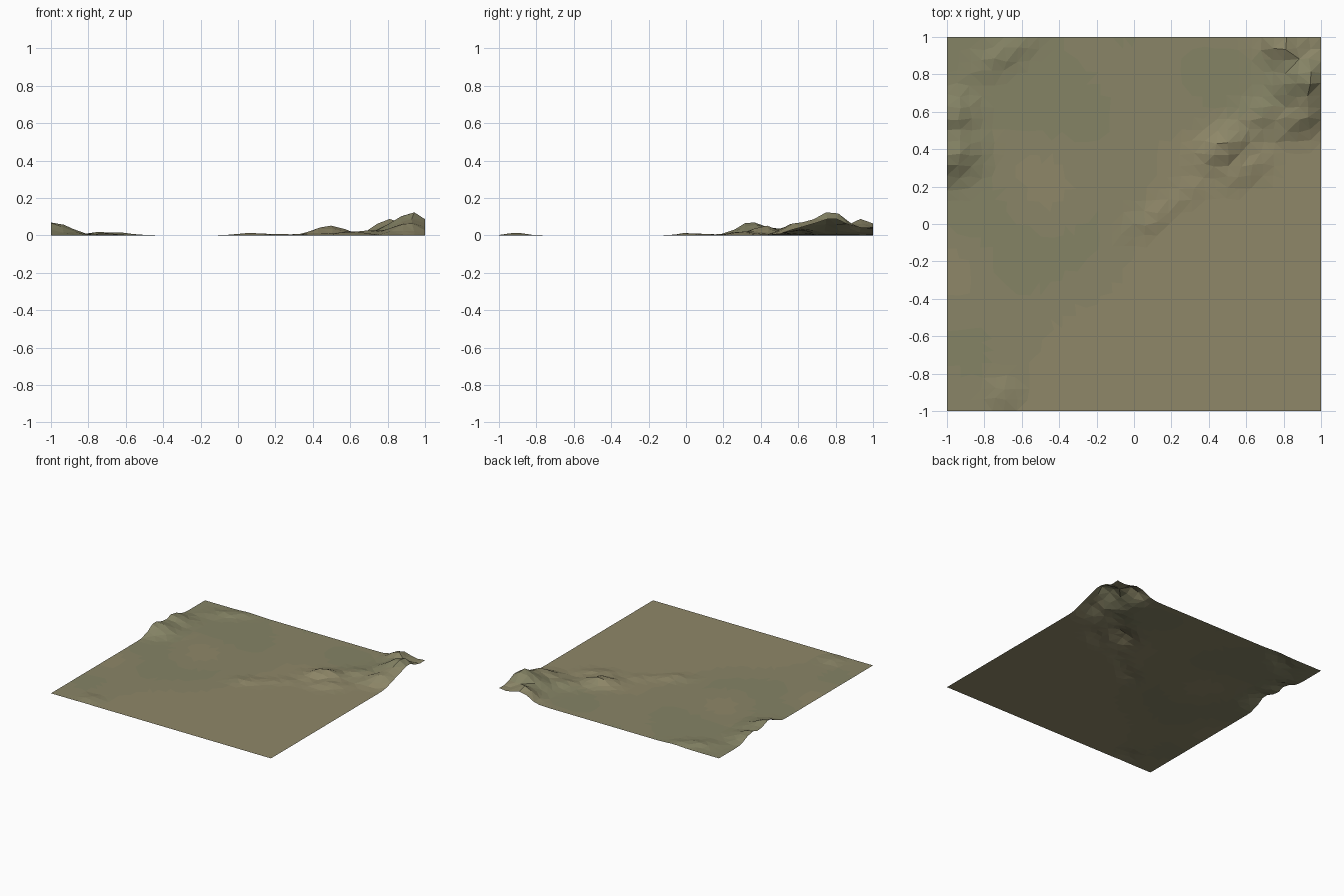
import bpy, bmesh, math, random
from mathutils import noise, Vector

if "Cube" in bpy.data.objects:
    bpy.data.objects.remove(bpy.data.objects["Cube"])

random.seed(4)
N = 32  # cells per side

# Hills: x, y, height, long radius, short radius, turn in degrees
HILLS = [
    (-1.00, 0.36, 0.076, 0.12, 0.09, 20),   # left rise
    (-0.99, 0.57, 0.056, 0.10, 0.09, 0),
    (-0.70, 0.90, 0.022, 0.14, 0.05, 30),
    (0.92, 0.77, 0.121, 0.13, 0.12, 30),    # main corner peak
    (0.81, 0.95, 0.085, 0.09, 0.10, 0),
    (0.91, 0.60, 0.072, 0.12, 0.08, 30),
    (1.00, 1.00, 0.045, 0.12, 0.12, 0),
    (0.70, 0.60, 0.030, 0.12, 0.07, 30),
    (0.49, 0.42, 0.056, 0.11, 0.07, 35),    # outlying knoll
    (0.60, 0.30, 0.022, 0.12, 0.06, 30),
    (0.08, 0.02, 0.015, 0.11, 0.05, 30),    # low ripples on the plain
    (0.28, 0.16, 0.010, 0.12, 0.04, 30),
    (-0.70, -0.91, 0.015, 0.06, 0.06, 0),
]


def height(x, y):
    total = 0.0
    for hx, hy, h, a, b, turn in HILLS:
        t = math.radians(turn)
        dx, dy = x - hx, y - hy
        u = (dx * math.cos(t) + dy * math.sin(t)) / a
        v = (dy * math.cos(t) - dx * math.sin(t)) / b
        total += (h * math.exp(-0.75 * (u * u + v * v))) ** 3
    z = total ** (1 / 3)
    rough = noise.noise(Vector((x * 9, y * 9, 3)))
    return max(0.0, z * (1 + 0.18 * rough) - 0.001)


def material(name, colour):
    m = bpy.data.materials.new(name)
    m.diffuse_color = (*colour, 1)
    m.use_nodes = True
    m.node_tree.nodes["Principled BSDF"].inputs["Base Color"].default_value = m.diffuse_color
    return m


# Irregular low-poly ground sheet
bm = bmesh.new()
bmesh.ops.create_grid(bm, x_segments=N, y_segments=N, size=1)
for v in bm.verts:
    x, y = v.co.x, v.co.y
    j = 0.35 / N
    if abs(x) < 0.999:
        x += random.uniform(-j, j)
    if abs(y) < 0.999:
        y += random.uniform(-j, j)
    v.co = (x, y, height(x, y))
bmesh.ops.triangulate(bm, faces=bm.faces[:], quad_method='SHORT_EDGE')

# Dry earth and greener patches
for f in bm.faces:
    c = f.calc_center_median()
    g = (c.y - c.x) * 0.4 + noise.noise(Vector((c.x * 2, c.y * 2, 1)))
    f.material_index = 0 if g < -0.1 else (1 if g < 0.35 else 2)
    f.smooth = False

mesh = bpy.data.meshes.new("terrain")
bm.to_mesh(mesh)
bm.free()
for name, colour in (("dry_earth", (0.275, 0.245, 0.140)),
                     ("mixed_earth", (0.255, 0.235, 0.135)),
                     ("grassy_earth", (0.235, 0.228, 0.130))):
    mesh.materials.append(material(name, colour))
terrain = bpy.data.objects.new("terrain", mesh)
bpy.context.collection.objects.link(terrain)
